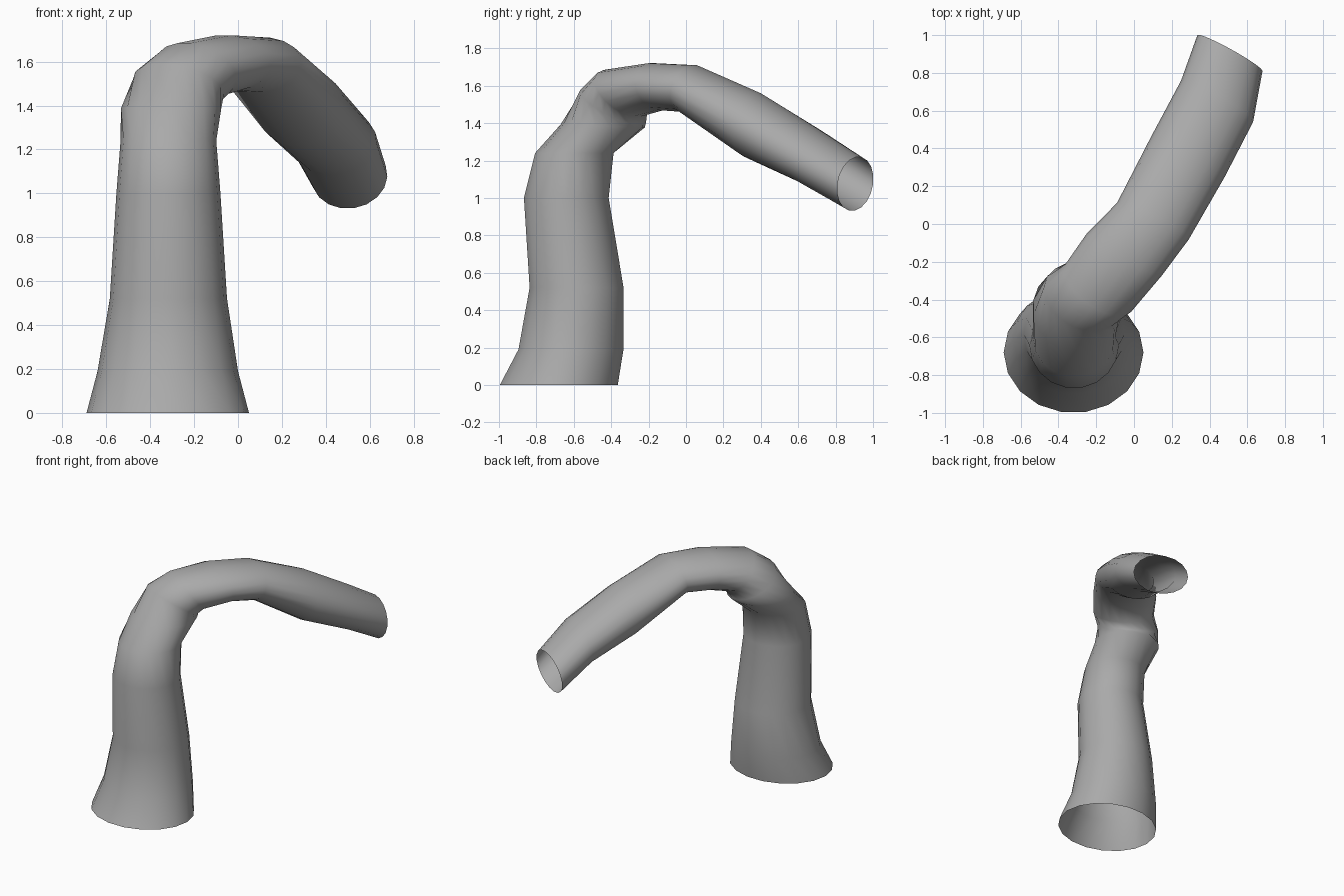
import bpy, bmesh
from math import radians, sin, cos, pi
from mathutils import Vector

cube = bpy.data.objects.get("Cube")
if cube:
    bpy.data.objects.remove(cube, do_unlink=True)

SIDES = 18

# Cross-sections: centre, heading, pitch (degrees), half width, half depth
RINGS = [
    # upright, flared towards the foot
    ((-0.32, -0.68, 0.0), 90, 90, 0.37, 0.32),
    ((-0.32, -0.615, 0.19), 90, 90, 0.32, 0.285),
    ((-0.317, -0.585, 0.52), 90, 90, 0.267, 0.255),
    ((-0.317, -0.64, 1.0), 90, 90, 0.237, 0.23),
    ((-0.317, -0.597, 1.24), 90, 90, 0.218, 0.213),
    # elbow
    ((-0.305, -0.445, 1.385), 80, 88, 0.232, 0.225),
    ((-0.27, -0.39, 1.49), 60, 58, 0.22, 0.19),
    ((-0.19, -0.34, 1.56), 54, 38, 0.215, 0.16),
    ((-0.05, -0.16, 1.595), 61, 12, 0.228, 0.13),
    # drooping arm
    ((0.10, 0.015, 1.585), 63, -14, 0.213, 0.13),
    ((0.285, 0.355, 1.39), 62, -10, 0.222, 0.175),
    ((0.44, 0.65, 1.23), 60, -12, 0.22, 0.15),
    ((0.508, 0.905, 1.075), 61, -8, 0.197, 0.146),
]


def add_ring(bm, centre, heading, pitch, width, depth):
    h, p = radians(heading), radians(pitch)
    side = Vector((sin(h), -cos(h), 0)) * width
    up = Vector((-sin(p) * cos(h), -sin(p) * sin(h), cos(p))) * depth
    steps = [2 * pi * i / SIDES for i in range(SIDES)]
    return [bm.verts.new(Vector(centre) + side * cos(a) + up * sin(a)) for a in steps]


# Open-ended skin lofted through the cross-sections
bm = bmesh.new()
rings = [add_ring(bm, *r) for r in RINGS]
for low, high in zip(rings, rings[1:]):
    for i in range(SIDES):
        j = (i + 1) % SIDES
        bm.faces.new((low[i], low[j], high[j], high[i]))
bmesh.ops.recalc_face_normals(bm, faces=bm.faces)
mesh = bpy.data.meshes.new("bent_tube")
bm.to_mesh(mesh)
bm.free()
tube = bpy.data.objects.new("bent_tube", mesh)
bpy.context.collection.objects.link(tube)

# Plain grey
grey = bpy.data.materials.new("grey")
grey.use_nodes = True
colour = (0.4, 0.4, 0.4, 1)
grey.diffuse_color = colour
grey.node_tree.nodes["Principled BSDF"].inputs["Base Color"].default_value = colour
mesh.materials.append(grey)
mesh.shade_smooth()
